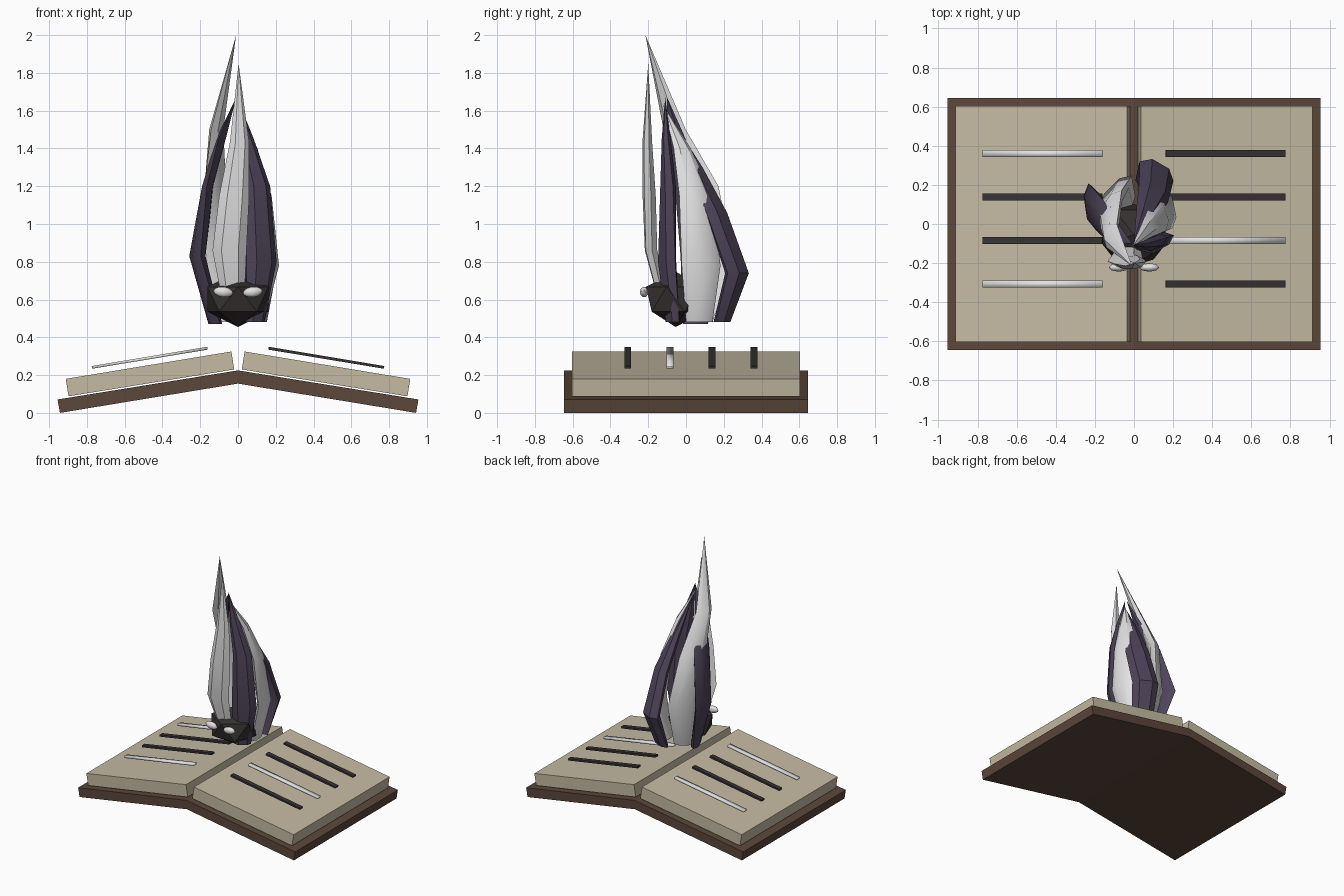
import bpy, bmesh, math
from mathutils import Vector, Matrix

if "Cube" in bpy.data.objects:
    bpy.data.objects.remove(bpy.data.objects["Cube"])


def mat(name, rgb):
    m = bpy.data.materials.new(name)
    m.diffuse_color = (*rgb, 1)
    m.use_nodes = True
    m.node_tree.nodes["Principled BSDF"].inputs["Base Color"].default_value = m.diffuse_color
    return m


LEATHER = mat("brown_leather", (0.105, 0.063, 0.043))
PAPER = mat("aged_paper", (0.56, 0.50, 0.37))
INK = mat("dark_ink", (0.038, 0.032, 0.034))
PALE = mat("pale_glow", (0.76, 0.76, 0.76))
PURPLE = mat("dark_purple", (0.075, 0.058, 0.10))
COAL = mat("coal", (0.034, 0.030, 0.028))


def finish(name, bm, material, smooth=None):
    bmesh.ops.recalc_face_normals(bm, faces=bm.faces)
    me = bpy.data.meshes.new(name)
    bm.to_mesh(me)
    bm.free()
    ob = bpy.data.objects.new(name, me)
    bpy.context.collection.objects.link(ob)
    me.materials.append(material)
    if smooth:
        bpy.ops.object.select_all(action='DESELECT')
        ob.select_set(True)
        bpy.context.view_layer.objects.active = ob
        bpy.ops.object.shade_smooth_by_angle(angle=math.radians(smooth))
    return ob


def extrude_profile(name, pts, y0, y1, material, smooth=None):
    """Extrude an xz outline along y."""
    bm = bmesh.new()
    a = [bm.verts.new((x, y0, z)) for x, z in pts]
    b = [bm.verts.new((x, y1, z)) for x, z in pts]
    n = len(pts)
    bm.faces.new(a)
    bm.faces.new(b[::-1])
    for i in range(n):
        bm.faces.new((a[i], b[i], b[(i + 1) % n], a[(i + 1) % n]))
    return finish(name, bm, material, smooth)


# Open cover, one board per side
for s, side in ((-1, "left"), (1, "right")):
    extrude_profile(f"cover_{side}",
                    [(0, 0.155), (s * 0.943, 0.0), (s * 0.955, 0.071), (0, 0.225)],
                    -0.645, 0.645, LEATHER)
    # Page block
    extrude_profile(f"pages_{side}",
                    [(s * 0.02, 0.23), (s * 0.897, 0.088), (s * 0.912, 0.18), (s * 0.035, 0.325)],
                    -0.603, 0.603, PAPER)
    # Floating writing strips
    pale_rows = (0, 3) if s < 0 else (1,)
    for i, y in enumerate((-0.308, -0.085, 0.137, 0.36)):
        pale = i in pale_rows
        extrude_profile(f"strip_{side}_{i}",
                        [(s * 0.160, 0.335), (s * 0.772, 0.234), (s * 0.775, 0.248), (s * 0.163, 0.350)],
                        y - 0.018, y + 0.018, PALE if pale else INK, 120 if pale else None)

# Faceted head
bm = bmesh.new()
bmesh.ops.create_icosphere(bm, subdivisions=1, radius=1, matrix=Matrix.Rotation(math.radians(-18), 4, 'Z'))
bmesh.ops.scale(bm, vec=(0.19, 0.175, 0.147), verts=bm.verts)
bmesh.ops.translate(bm, vec=(0, -0.055, 0.602), verts=bm.verts)
finish("head", bm, COAL)

# Eyes
for s, side in ((-1, "left"), (1, "right")):
    bm = bmesh.new()
    bmesh.ops.create_uvsphere(bm, u_segments=8, v_segments=6, radius=1)
    bmesh.ops.scale(bm, vec=(0.052, 0.022, 0.028), verts=bm.verts)
    bmesh.ops.rotate(bm, matrix=Matrix.Rotation(s * -0.12, 3, 'Y'), verts=bm.verts)
    bmesh.ops.translate(bm, vec=(s * 0.078, -0.222, 0.64), verts=bm.verts)
    finish(f"eye_{side}", bm, PALE, 60)


def tongue(name, material, angles, rings, tip, sides=6):
    """Flame tongue: flattened rings (x, y, z, half width, half thickness)
    turned about z from the first angle to the last, closing to a tip."""
    bm = bmesh.new()
    loops = []
    for k, (x, y, z, w, t) in enumerate(rings):
        a = math.radians(angles[0] + (angles[1] - angles[0]) * k / (len(rings) - 1))
        u, v = Vector((math.cos(a), math.sin(a), 0)), Vector((-math.sin(a), math.cos(a), 0))
        loops.append([bm.verts.new(Vector((x, y, z))
                      + u * w * math.cos(math.tau * i / sides)
                      + v * t * math.sin(math.tau * i / sides)) for i in range(sides)])
    top = bm.verts.new(tip)
    bm.faces.new(loops[0][::-1])
    for lo, hi in zip(loops, loops[1:]):
        for i in range(sides):
            j = (i + 1) % sides
            bm.faces.new((lo[i], lo[j], hi[j], hi[i]))
    for i in range(sides):
        bm.faces.new((loops[-1][i], loops[-1][(i + 1) % sides], top))
    finish(name, bm, material, 35)


# Ring of flame tongues leaning forward
tongue("flame_back_left", PALE, (35, 65),
       [(-0.05, 0.10, 0.48, 0.07, 0.03), (-0.09, 0.17, 0.82, 0.11, 0.04),
        (-0.12, 0.09, 1.2, 0.10, 0.04), (-0.115, -0.06, 1.5, 0.065, 0.03)],
       (-0.01, -0.215, 2.0))
tongue("flame_front", PALE, (0, 10),
       [(-0.02, -0.10, 0.52, 0.05, 0.03), (-0.045, -0.185, 0.86, 0.09, 0.035),
        (-0.02, -0.195, 1.15, 0.08, 0.035), (0.008, -0.205, 1.43, 0.052, 0.025)],
       (0.003, -0.2, 1.85))
tongue("flame_left", PURPLE, (110, 75),
       [(-0.12, 0.05, 0.47, 0.07, 0.03), (-0.215, 0.09, 0.83, 0.12, 0.04),
        (-0.16, 0.03, 1.2, 0.09, 0.032), (-0.09, -0.05, 1.45, 0.05, 0.022)],
       (-0.01, -0.1, 1.67))
tongue("flame_front_right", PURPLE, (35, 15),
       [(0.09, -0.07, 0.48, 0.06, 0.028), (0.125, -0.10, 0.8, 0.09, 0.035),
        (0.105, -0.095, 1.2, 0.07, 0.035), (0.045, -0.105, 1.45, 0.04, 0.022)],
       (-0.005, -0.11, 1.67))
tongue("flame_right", PALE, (95, 115),
       [(0.11, 0.07, 0.48, 0.07, 0.03), (0.175, 0.08, 0.78, 0.105, 0.037),
        (0.135, 0.05, 1.15, 0.09, 0.035), (0.07, -0.02, 1.4, 0.05, 0.028)],
       (-0.01, -0.12, 1.63))
tongue("flame_back", PURPLE, (-25, -40),
       [(0.08, 0.19, 0.48, 0.08, 0.035), (0.115, 0.27, 0.74, 0.10, 0.05),
        (0.10, 0.16, 1.06, 0.09, 0.045), (0.055, 0.05, 1.3, 0.055, 0.03)],
       (0.0, -0.09, 1.58))
